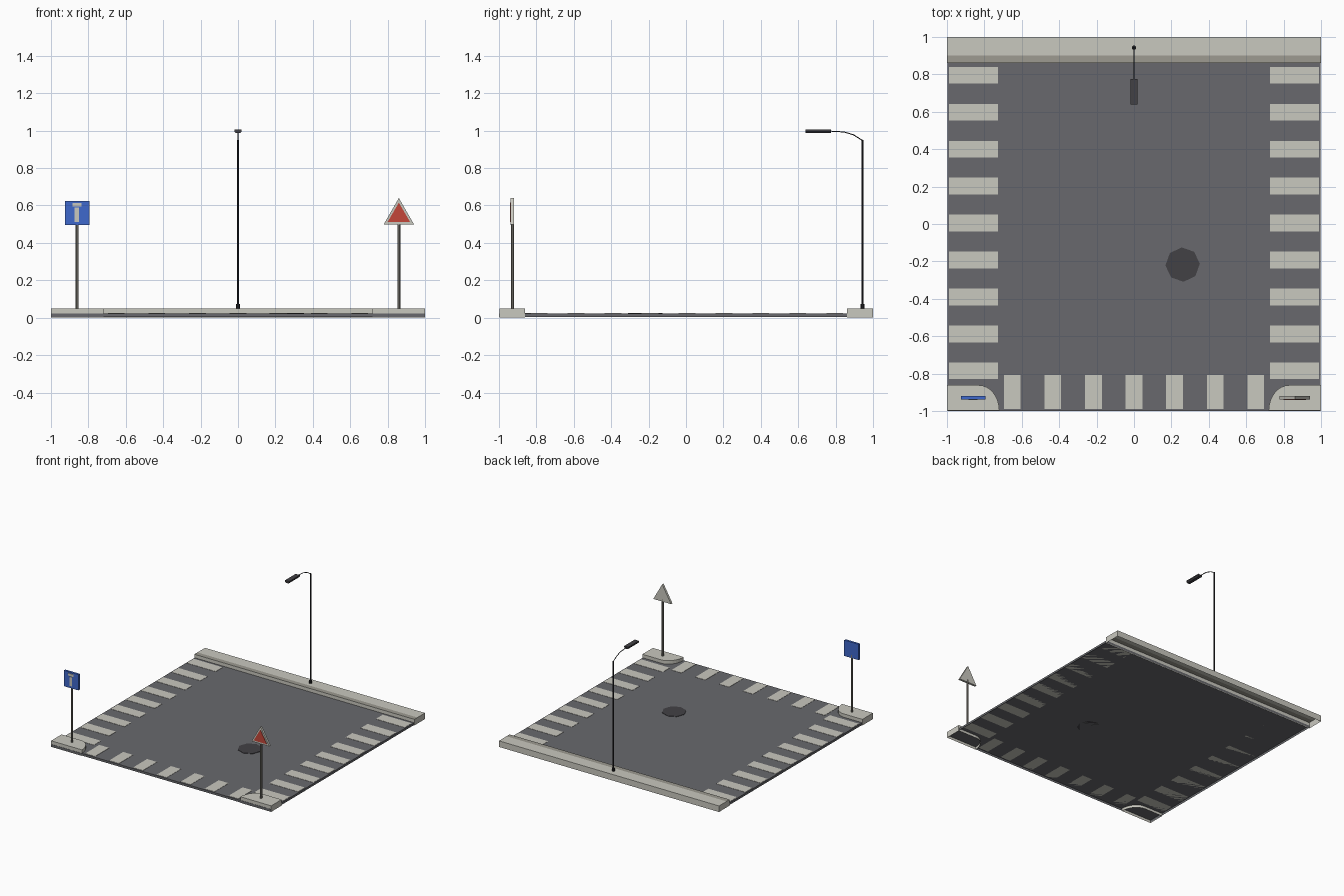
import bpy, bmesh, math
from mathutils import Vector

cube = bpy.data.objects.get("Cube")
if cube:
    bpy.data.objects.remove(cube, do_unlink=True)


def material(name, rgb):
    lin = [((c / 255 + 0.055) / 1.055) ** 2.4 for c in rgb] + [1]
    m = bpy.data.materials.new(name)
    m.use_nodes = True
    m.diffuse_color = lin
    m.node_tree.nodes["Principled BSDF"].inputs["Base Color"].default_value = lin
    return m


asphalt = material("asphalt", (104, 105, 109))
concrete = material("pale concrete", (201, 200, 191))
kerb_grey = material("kerb grey", (157, 155, 145))
steel = material("sign pole grey", (125, 122, 114))
iron = material("dark iron", (66, 65, 69))
black = material("lamp black", (36, 36, 39))
blue = material("sign blue", (62, 104, 204))
red = material("sign red", (196, 70, 56))


def finish(name, bm, mat, normals=True):
    if normals:
        bmesh.ops.recalc_face_normals(bm, faces=bm.faces)
    me = bpy.data.meshes.new(name)
    bm.to_mesh(me)
    bm.free()
    me.materials.append(mat)
    ob = bpy.data.objects.new(name, me)
    bpy.context.collection.objects.link(ob)
    return ob


def prism(name, outline, start, end, mat, axis="z", open_end=False):
    """Extrude an outline along z, or an x-z outline along y."""
    def at(p, d):
        return (p[0], p[1], d) if axis == "z" else (p[0], d, p[1])
    bm = bmesh.new()
    a = [bm.verts.new(at(p, start)) for p in outline]
    b = [bm.verts.new(at(p, end)) for p in outline]
    if not open_end:
        bm.faces.new(a[::-1])
    bm.faces.new(b)
    for i in range(len(a)):
        j = (i + 1) % len(a)
        bm.faces.new((a[i], a[j], b[j], b[i]))
    return finish(name, bm, mat)


def rect(x0, x1, y0, y1):
    return [(x0, y0), (x1, y0), (x1, y1), (x0, y1)]


def ring(x, y, r, n, turn=0.0):
    return [(x + r * math.cos(turn + math.tau * i / n),
             y + r * math.sin(turn + math.tau * i / n)) for i in range(n)]


ROAD, WALK = 0.022, 0.05

# Road, open underneath
prism("road", rect(-0.998, 0.998, -1, 0.865), 0.004, ROAD, asphalt, open_end=True)

# Back pavement, open underneath, with a kerb strip along its front edge
bm = bmesh.new()
profile = [(0.862, 0), (0.862, WALK), (0.902, WALK), (1, WALK), (1, 0)]
ends = [[bm.verts.new((x, y, z)) for y, z in profile] for x in (-1, 1)]
for i in range(len(profile) - 1):
    bm.faces.new((ends[0][i], ends[0][i + 1], ends[1][i + 1], ends[1][i]))
for end in ends:
    bm.faces.new(end)
pavement = finish("back_pavement", bm, concrete)
pavement.data.materials.append(kerb_grey)
for f in pavement.data.polygons:
    if f.normal.z > 0.9 and f.center.y < 0.9:
        f.material_index = 1

# Rounded corner pavements, open underneath
for side, label in ((1, "left"), (-1, "right")):
    arc = [(0.83 - 0.11 * math.sin(t), -0.998 + 0.136 * math.cos(t))
           for t in (math.pi / 2 * i / 8 for i in range(9))]
    outline = [(1, -0.998), (1, -0.862)] + arc
    prism(label + "_corner_pavement", [(side * x, y) for x, y in outline],
          0, WALK, concrete, open_end=True)

# Crossing stripes on three sides
for i in range(9):
    y = 0.795 - 0.1975 * i
    for side, label in ((1, "left"), (-1, "right")):
        x0, x1 = sorted((side * 0.728, side * 0.99))
        prism(f"{label}_stripe_{i + 1}", rect(x0, x1, y - 0.045, y + 0.045),
              ROAD, ROAD + 0.002, concrete)
for i in range(7):
    x = 0.217 * (i - 3)
    prism(f"front_stripe_{i + 1}", rect(x - 0.045, x + 0.045, -0.99, -0.806),
          ROAD, ROAD + 0.002, concrete)

# Manhole cover
prism("manhole_cover", ring(0.26, -0.217, 0.092, 8, 0.05), ROAD, ROAD + 0.003, iron)

# Sign poles
for x, label in ((0.86, "left"), (-0.86, "right")):
    prism(label + "_sign_pole", ring(x, -0.927, 0.009, 8, math.pi / 8), WALK, 0.52, steel)

# Square blue sign with its pale symbol
prism("blue_sign", rect(-0.926, -0.795, 0.495, 0.625), -0.937, -0.919, blue, "y")
prism("symbol_bar", rect(-0.886, -0.838, 0.594, 0.613), -0.94, -0.937, concrete, "y")
prism("symbol_stem", rect(-0.873, -0.851, 0.513, 0.588), -0.94, -0.937, concrete, "y")

# Triangular warning sign
prism("warning_sign", [(0.779, 0.499), (0.941, 0.499), (0.86, 0.64)],
      -0.937, -0.919, concrete, "y")
prism("warning_panel", [(0.8, 0.512), (0.92, 0.512), (0.86, 0.615)],
      -0.94, -0.937, red, "y")

# Street lamp post, foot and curved arm
prism("lamp_foot", ring(0, 0.943, 0.012, 8, math.pi / 8), WALK, 0.072, black)
prism("lamp_post", ring(0, 0.943, 0.0055, 8), WALK, 0.95, black)
curve = bpy.data.curves.new("lamp_arm", "CURVE")
curve.dimensions = "3D"
curve.bevel_depth = 0.003
curve.bevel_resolution = 1
curve.use_fill_caps = True
path = [(0.943, 0.948), (0.895, 0.978), (0.845, 0.993), (0.76, 0.998)]
spline = curve.splines.new("POLY")
spline.points.add(len(path) - 1)
for point, (y, z) in zip(spline.points, path):
    point.co = (0, y, z, 1)
curve.materials.append(black)
bpy.context.collection.objects.link(bpy.data.objects.new("lamp_arm", curve))

# Lamp head, narrower underneath
prism("lamp_head", [(-0.019, 1.006), (0.019, 1.006), (0.019, 0.996),
                    (0.012, 0.987), (-0.012, 0.987), (-0.019, 0.996)],
      0.638, 0.775, iron, "y")
